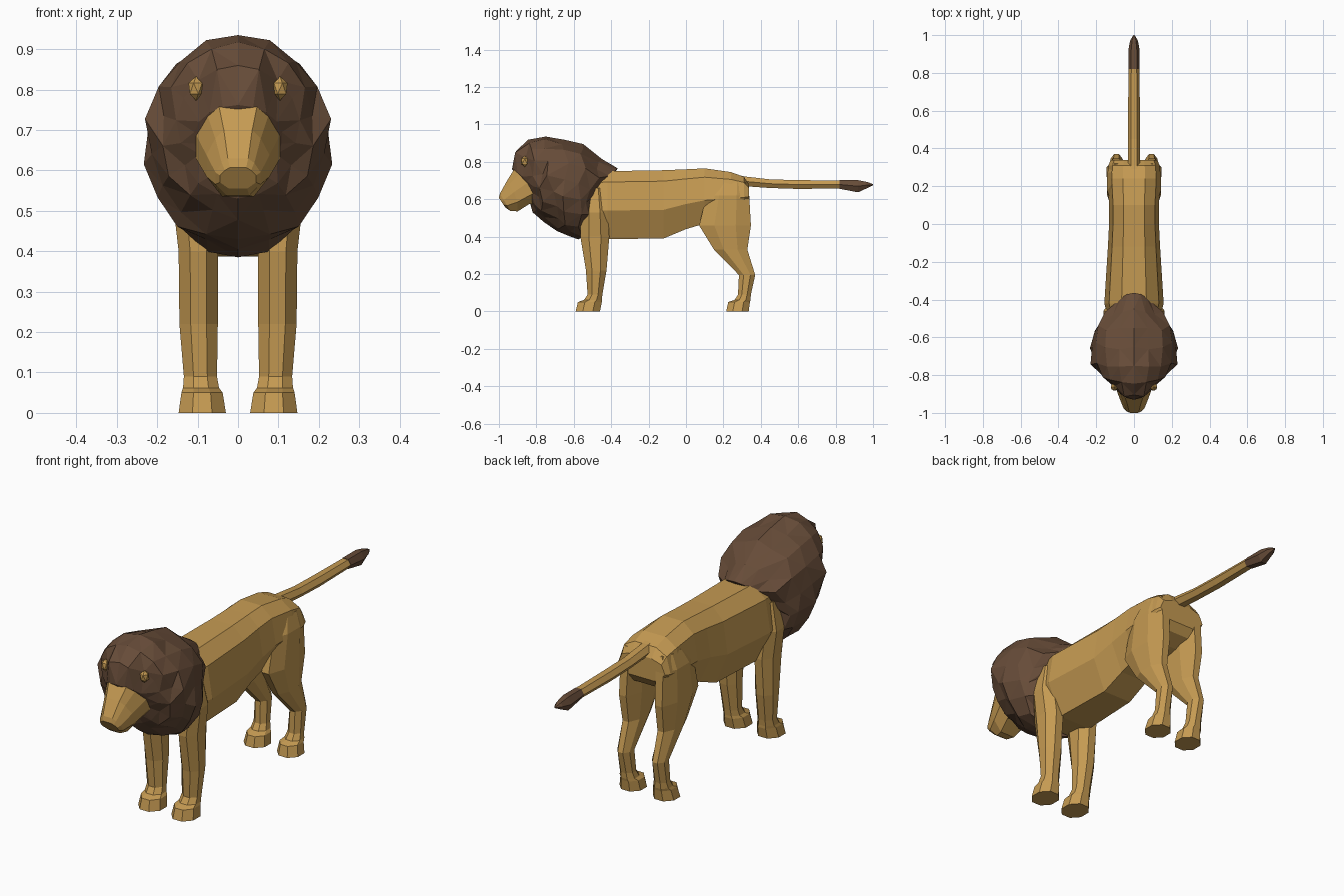
import bpy, bmesh, math, random
from mathutils import Vector

if "Cube" in bpy.data.objects:
    bpy.data.objects.remove(bpy.data.objects["Cube"])

random.seed(4)


def material(name, rgb):
    m = bpy.data.materials.new(name)
    m.diffuse_color = (*rgb, 1)
    m.use_nodes = True
    m.node_tree.nodes["Principled BSDF"].inputs["Base Color"].default_value = m.diffuse_color
    return m


TAWNY = material("tawny_fur", (0.56, 0.325, 0.085))
BROWN = material("dark_brown_fur", (0.135, 0.072, 0.04))


def finish(bm, name, mat, mirror=False):
    bmesh.ops.recalc_face_normals(bm, faces=bm.faces)
    mesh = bpy.data.meshes.new(name)
    bm.to_mesh(mesh)
    bm.free()
    mesh.materials.append(mat)
    ob = bpy.data.objects.new(name, mesh)
    bpy.context.collection.objects.link(ob)
    if mirror:
        ob.modifiers.new("mirror", "MIRROR")
    return ob


def loft(name, rings, mat, mirror=False, triangles=False):
    """Skin a list of equal-length point rings and cap both ends."""
    bm = bmesh.new()
    rows = [[bm.verts.new(p) for p in ring] for ring in rings]
    n = len(rows[0])
    for a, b in zip(rows, rows[1:]):
        for i in range(n):
            j = (i + 1) % n
            bm.faces.new((a[i], a[j], b[j], b[i]))
    bm.faces.new(rows[0])
    bm.faces.new(rows[-1])
    if triangles:
        bmesh.ops.triangulate(bm, faces=bm.faces[:])
    return finish(bm, name, mat, mirror)


def polygon(n=8):
    """Unit polygon with flat sides touching the unit square."""
    k = 1 / math.cos(math.pi / n)
    return [(k * math.sin((i + .5) * 2 * math.pi / n),
             k * math.cos((i + .5) * 2 * math.pi / n)) for i in range(n)]


def tilted(top, bottom, half_width, shape, sag=0.0):
    """Ring spanning top and bottom (y, z) points, bowed back by sag at its sides."""
    pts = []
    for u, v in shape:
        t = (1 + v) / 2
        y = bottom[0] + (top[0] - bottom[0]) * t + sag * u * u
        z = bottom[1] + (top[1] - bottom[1]) * t
        pts.append(Vector((half_width * u, y, z)))
    return pts


def both_sides(half):
    return half + [(-u, v) for u, v in reversed(half)]


# Torso: one section reused at stations (y, bottom, top, half width)
section = both_sides([(0.42, 1), (0.84, 0.84), (1, 0.42), (0.55, 0.0)])
stations = [(-0.62, 0.47, 0.71, 0.08), (-0.55, 0.40, 0.74, 0.125), (-0.42, 0.387, 0.75, 0.157),
            (-0.12, 0.39, 0.755, 0.138), (0.0, 0.44, 0.76, 0.132), (0.10, 0.47, 0.765, 0.132),
            (0.24, 0.50, 0.745, 0.14), (0.31, 0.53, 0.72, 0.135), (0.338, 0.57, 0.675, 0.125)]
loft("torso", [[(hw * u, y, b + (t - b) * v) for u, v in section]
               for y, b, t, hw in stations], TAWNY)


# Legs: rings (z, front y, back y, inner x, outer x)
def leg(name, rows):
    loft(name, [[((xi + xo) / 2 + (xo - xi) / 2 * u, (yf + yb) / 2 + (yb - yf) / 2 * v, z)
                 for u, v in polygon()] for z, yf, yb, xi, xo in rows], TAWNY, mirror=True)


leg("front_legs", [(0.66, -0.54, -0.44, 0.06, 0.135), (0.53, -0.56, -0.418, 0.05, 0.162),
                   (0.40, -0.565, -0.41, 0.05, 0.147), (0.22, -0.535, -0.425, 0.05, 0.145),
                   (0.09, -0.526, -0.447, 0.052, 0.134), (0.062, -0.545, -0.45, 0.047, 0.136),
                   (0.05, -0.578, -0.45, 0.038, 0.14), (0.0, -0.59, -0.46, 0.03, 0.147)])
leg("hind_legs", [(0.69, 0.16, 0.32, 0.05, 0.12), (0.62, 0.11, 0.338, 0.045, 0.142),
                  (0.46, 0.07, 0.347, 0.05, 0.142), (0.33, 0.15, 0.328, 0.055, 0.132),
                  (0.195, 0.283, 0.37, 0.06, 0.125), (0.09, 0.278, 0.347, 0.057, 0.125),
                  (0.062, 0.26, 0.345, 0.05, 0.13), (0.05, 0.226, 0.342, 0.04, 0.135),
                  (0.0, 0.215, 0.335, 0.033, 0.145)])


# Tail and its tuft: stations (y, bottom, top, half width)
def tail_part(name, rows, mat):
    loft(name, [tilted((y, t), (y, b), hw, polygon(6)) for y, b, t, hw in rows], mat)


tail_part("tail", [(0.20, 0.69, 0.75, 0.03), (0.31, 0.67, 0.722, 0.028), (0.45, 0.66, 0.706, 0.027),
                   (0.60, 0.655, 0.702, 0.027), (0.825, 0.658, 0.70, 0.025)], TAWNY)
tail_part("tail_tuft", [(0.82, 0.656, 0.702, 0.026), (0.92, 0.637, 0.702, 0.026),
                        (0.97, 0.66, 0.692, 0.018), (1.0, 0.675, 0.68, 0.003)], BROWN)

# Face and muzzle: narrow bridge with cheeks swept back
snout = both_sides([(0.45, 1), (0.72, 0.75), (1, 0.25), (1, -0.4), (0.5, -1)])
loft("face", [tilted(top, bot, hw, snout, sag) for top, bot, hw, sag in [
    ((-0.85, 0.77), (-0.77, 0.57), 0.095, 0.03), ((-0.932, 0.757), (-0.85, 0.575), 0.104, 0.055),
    ((-0.96, 0.70), (-0.905, 0.535), 0.078, 0.02), ((-0.995, 0.63), (-0.94, 0.538), 0.056, 0),
    ((-1.0, 0.607), (-0.965, 0.555), 0.045, 0)]], TAWNY)

# Mane: tilted rings (top, bottom, half width, sag) with shaggy mirrored jitter
N = 18
circle = [(math.sin(i * 2 * math.pi / N), math.cos(i * 2 * math.pi / N)) for i in range(N)]
mane = [((-0.93, 0.762), (-0.84, 0.60), 0.11, 0.045), ((-0.905, 0.86), (-0.82, 0.53), 0.152, 0.05),
        ((-0.845, 0.918), (-0.76, 0.478), 0.195, 0.025), ((-0.75, 0.935), (-0.69, 0.43), 0.228, 0),
        ((-0.65, 0.918), (-0.63, 0.405), 0.23, 0), ((-0.55, 0.895), (-0.575, 0.385), 0.222, 0),
        ((-0.45, 0.815), (-0.565, 0.42), 0.18, 0), ((-0.365, 0.765), (-0.48, 0.60), 0.10, -0.02)]
rings = []
for k, (top, bot, hw, sag) in enumerate(mane):
    ring = tilted(top, bot, hw, circle, sag)
    middle = sum(ring, Vector()) / N
    wobble = [random.uniform(-0.06, 0.035) for i in range(N // 2 + 1)]
    slide = [random.uniform(-0.02, 0.02) for i in range(N // 2 + 1)]
    wobble[0] = wobble[-1] = slide[0] = slide[-1] = 0
    for i, p in enumerate(ring):
        m = min(i, N - i)
        if 0 < k < len(mane) - 1:
            p += (p - middle) * wobble[m] + Vector((0, slide[m], 0))
    rings.append(ring)
loft("mane", rings, BROWN, triangles=True)

# Small ears peeping out of the mane
bm = bmesh.new()
bmesh.ops.create_icosphere(bm, subdivisions=1, radius=1)
for v in bm.verts:
    v.co = Vector((0.104 + v.co.x * 0.021, -0.862 + v.co.y * 0.023, 0.803 + v.co.z * 0.03))
finish(bm, "ears", TAWNY, mirror=True)
